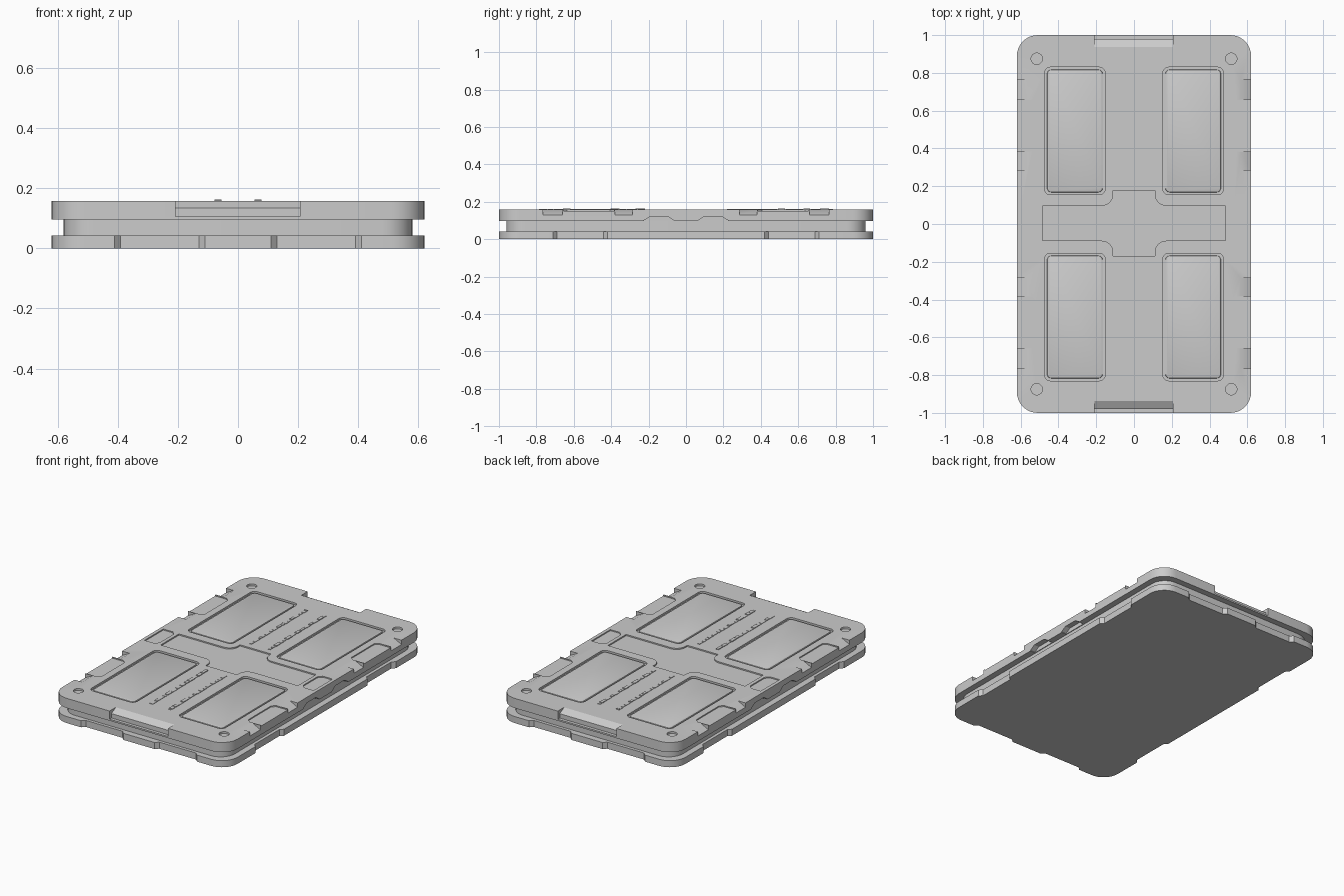
import bpy, bmesh, math, random

if "Cube" in bpy.data.objects:
    bpy.data.objects.remove(bpy.data.objects["Cube"])

random.seed(4)
TOP = 0.158
SIGNS = [(sx, sy) for sx in (1, -1) for sy in (1, -1)]


def prism(name, pts, a, b, axis='z'):
    """Extrude a 2D profile from a to b along an axis (x: yz, y: xz, z: xy)."""
    place = {'x': lambda p, t: (t, p[0], p[1]),
             'y': lambda p, t: (p[0], t, p[1]),
             'z': lambda p, t: (p[0], p[1], t)}[axis]
    bm = bmesh.new()
    lo = [bm.verts.new(place(p, a)) for p in pts]
    hi = [bm.verts.new(place(p, b)) for p in pts]
    n = len(pts)
    bm.faces.new(lo)
    bm.faces.new(hi)
    for i in range(n):
        bm.faces.new((lo[i], lo[(i + 1) % n], hi[(i + 1) % n], hi[i]))
    bmesh.ops.recalc_face_normals(bm, faces=bm.faces)
    me = bpy.data.meshes.new(name)
    bm.to_mesh(me)
    bm.free()
    ob = bpy.data.objects.new(name, me)
    bpy.context.collection.objects.link(ob)
    return ob


def arc(cx, cy, r, a0, a1, seg):
    return [(cx + r * math.cos(math.radians(a0 + (a1 - a0) * i / seg)),
             cy + r * math.sin(math.radians(a0 + (a1 - a0) * i / seg))) for i in range(seg + 1)]


def rounded(cx, cy, hx, hy, r, seg=8):
    pts = []
    for k, (sx, sy) in enumerate([(1, 1), (-1, 1), (-1, -1), (1, -1)]):
        pts += arc(cx + sx * (hx - r), cy + sy * (hy - r), r, 90 * k, 90 * k + 90, seg)
    return pts


def activate(ob):
    bpy.ops.object.select_all(action='DESELECT')
    ob.select_set(True)
    bpy.context.view_layer.objects.active = ob


def cut(ob, cutters):
    activate(ob)
    for c in cutters:
        m = ob.modifiers.new("cut", 'BOOLEAN')
        m.operation, m.solver, m.object = 'DIFFERENCE', 'EXACT', c
        bpy.ops.object.modifier_apply(modifier=m.name)
        bpy.data.objects.remove(c)


def smooth(ob):
    activate(ob)
    bpy.ops.object.shade_smooth_by_angle(angle=math.radians(28))


def flip(pts, sx, sy):
    return [(x * sx, y * sy) for x, y in pts]


# Base plate with shallow tapered notches around its rim
base = prism("base_plate", rounded(0, 0, 0.62, 1.0, 0.11), 0, 0.042)
cutters = []
for sx, sy in SIGNS:
    end = [(0.11, 1.05), (0.11, 1.0), (0.13, 0.98), (0.39, 0.98), (0.41, 1.0), (0.41, 1.05)]
    side = [(0.65, 0.42), (0.62, 0.42), (0.60, 0.44), (0.60, 0.69), (0.62, 0.71), (0.65, 0.71)]
    cutters += [prism("cutter", flip(p, sx, sy), -0.05, 0.1) for p in (end, side)]
cut(base, cutters)
smooth(base)

# Inset core between the two plates
core = prism("core", rounded(0, 0, 0.58, 0.96, 0.10), 0.04, 0.097)
smooth(core)

# Top plate
lid = prism("top_plate", rounded(0, 0, 0.62, 1.0, 0.11), 0.096, TOP)
cutters = []

# sloped latch notch in each end
for s in (1, -1):
    p = [(0.925, 0.1645), (0.98, 0.134), (0.98, 0.106), (1.05, 0.106), (1.05, 0.2), (0.925, 0.2)]
    cutters.append(prism("cutter", [(s * y, z) for y, z in p], -0.208, 0.206, 'x'))

for sx, sy in SIGNS:
    # side ramps either side of a shallow grip recess
    ramp = [(0.555, 0.1631), (0.65, 0.115), (0.65, 0.2), (0.555, 0.2)]
    for y0, y1 in ((0.285, 0.38), (0.66, 0.765)):
        cutters.append(prism("cutter", [(sx * x, z) for x, z in ramp], sy * y0, sy * y1, 'y'))
    grip = [(0.65, 0.385), (0.54, 0.385), (0.518, 0.405), (0.518, 0.635),
            (0.54, 0.655), (0.65, 0.655)]
    cutters.append(prism("cutter", flip(grip, sx, sy), 0.151, 0.2))
    # round corner sockets
    cutters.append(prism("cutter", arc(sx * 0.515, sy * 0.875, 0.03, 0, 345, 23), 0.146, 0.2))
    # panel pockets
    cutters.append(prism("cutter", rounded(sx * 0.313, sy * 0.4925, 0.16, 0.3375, 0.03, 5),
                         0.146, 0.2))
    # finger notches under the side rim
    under = [(0.065, 0.09), (0.065, 0.1), (0.10, 0.122), (0.19, 0.122), (0.225, 0.1), (0.225, 0.09)]
    cutters.append(prism("cutter", [(sy * y, z) for y, z in under], sx * 0.585, sx * 0.65, 'x'))

# shallow octagonal side recesses
for s in (1, -1):
    p = [(0.598, -0.09), (0.53, -0.09), (0.508, -0.065), (0.508, 0.075), (0.53, 0.1), (0.598, 0.1)]
    cutters.append(prism("cutter", flip(p, s, 1), 0.151, 0.2))

# cross-shaped centre recess with rounded shoulders
quarter = [(0.485, 0.0925)] + arc(0.17, 0.1525, 0.06, 270, 180, 6) + [(0.11, 0.173)]
cross = (quarter + flip(quarter, -1, 1)[::-1] + flip(quarter, -1, -1) + flip(quarter, 1, -1)[::-1])
cutters.append(prism("cutter", [(x, y + 0.004) for x, y in cross], 0.150, 0.2))
cut(lid, cutters)
smooth(lid)

# Bevelled panels sitting in the pockets
for sx, sy in SIGNS:
    panel = prism("raised_panel", rounded(sx * 0.313, sy * 0.4925, 0.147, 0.3245, 0.022, 5),
                  0.14, 0.156)
    activate(panel)
    m = panel.modifiers.new("edge", 'BEVEL')
    m.width, m.segments, m.limit_method = 0.006, 2, 'ANGLE'
    m.angle_limit = math.radians(50)
    bpy.ops.object.modifier_apply(modifier=m.name)
    smooth(panel)

# Thin broken ribs between the panels
for sx, sy in SIGNS:
    bm = bmesh.new()
    y = 0.22
    while y < 0.78:
        length = min(random.uniform(0.02, 0.05), 0.785 - y)
        half = random.uniform(0.007, 0.012)
        top = random.uniform(0.160, 0.163)
        box = bmesh.ops.create_cube(bm, size=1)["verts"]
        for v in box:
            v.co = (sx * 0.066 + v.co.x * 2 * half, sy * (y + length / 2) + v.co.y * length,
                    0.155 + (v.co.z + 0.5) * (top - 0.155))
        y += length + 0.004
    me = bpy.data.meshes.new("rib")
    bm.to_mesh(me)
    bm.free()
    bpy.context.collection.objects.link(bpy.data.objects.new("rib", me))
